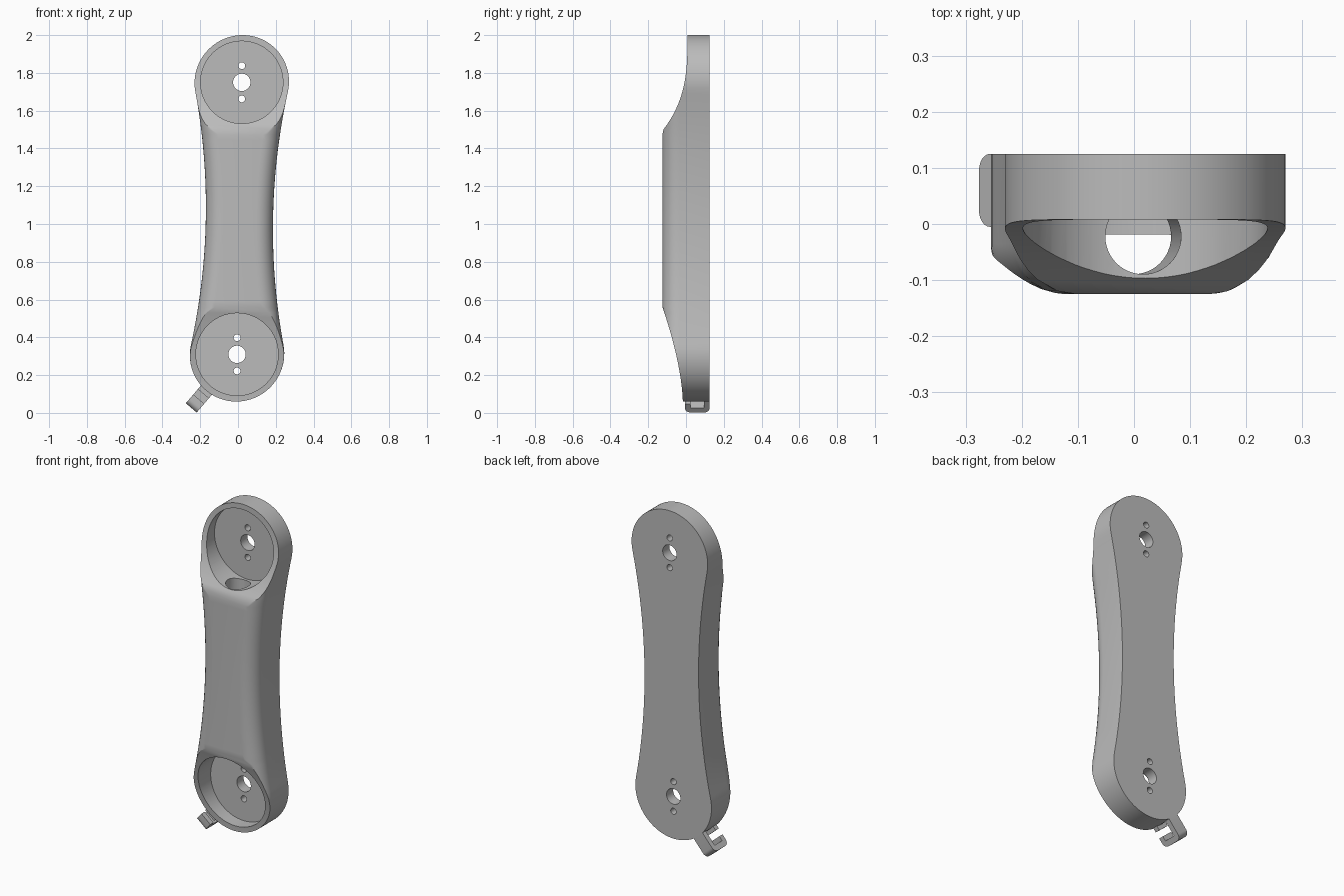
import bpy, bmesh, math
from mathutils import Vector, Matrix

if bpy.data.objects.get("Cube"):
    bpy.data.objects.remove(bpy.data.objects["Cube"], do_unlink=True)

grey = bpy.data.materials.new("plain grey")
grey.use_nodes = True
grey.diffuse_color = (0.5, 0.5, 0.5, 1)
grey.node_tree.nodes["Principled BSDF"].inputs["Base Color"].default_value = (0.5, 0.5, 0.5, 1)

BACK, FRONT = 0.125, -0.125
LOW, HIGH, R = 0.31, 1.75, 0.25      # end centres and end radius
WAIST, FILLET = 0.178, 0.09
MID, HALF = (LOW + HIGH) / 2, (HIGH - LOW) / 2
SWEEP = (WAIST ** 2 + HALF ** 2 - R ** 2) / (2 * (R - WAIST))  # concave side radius
TANGENT = HALF * SWEEP / (SWEEP + R)


def centre_x(z):
    return -0.005 + 0.025 * (z - LOW) / (HIGH - LOW)


def half_width(z):
    d = abs(z - MID)
    if d < TANGENT:
        return WAIST + SWEEP - math.sqrt(SWEEP ** 2 - d ** 2)
    return max(0.002, math.sqrt(max(0, R ** 2 - (d - HALF) ** 2)))


def front_y(z):
    if z > MID:
        y = 0.008 - 1.02 * (HIGH + R - z) ** 3
    else:
        y = -0.017 - 0.108 * ((z - LOW + R) / 0.5) ** 1.6
    return max(FRONT, y)


def make_object(name, bm):
    bmesh.ops.recalc_face_normals(bm, faces=bm.faces)
    mesh = bpy.data.meshes.new(name)
    bm.to_mesh(mesh)
    bm.free()
    mesh.materials.append(grey)
    obj = bpy.data.objects.new(name, mesh)
    bpy.context.collection.objects.link(obj)
    return obj


def activate(obj):
    bpy.ops.object.select_all(action='DESELECT')
    obj.select_set(True)
    bpy.context.view_layer.objects.active = obj


def cut_cylinder(target, start, end, radius, sides):
    start, end = Vector(start), Vector(end)
    axis = end - start
    turn = axis.to_track_quat('Z', 'Y').to_matrix().to_4x4()
    bm = bmesh.new()
    bmesh.ops.create_cone(bm, cap_ends=True, segments=sides, radius1=radius, radius2=radius,
                          depth=axis.length, matrix=Matrix.Translation((start + end) / 2) @ turn)
    cutter = make_object("cutter", bm)
    cutter.hide_render = True
    mod = target.modifiers.new("cut", 'BOOLEAN')
    mod.operation, mod.solver, mod.object = 'DIFFERENCE', 'EXACT', cutter
    activate(target)
    bpy.ops.object.modifier_apply(modifier=mod.name)
    bpy.data.objects.remove(cutter, do_unlink=True)


# Arm body: cross-sections lofted upward, with rounded front edges
def section(z):
    w, f, cx = half_width(z), front_y(z), centre_x(z)
    start = FRONT + FILLET
    side = [(w, BACK)]
    reach = math.asin(min(1, max(0, (start - f) / FILLET)))
    for i in range(9):
        a = reach * i / 8
        side.append((w - FILLET * (1 - math.cos(a)), max(f, start) - FILLET * math.sin(a)))
    ring = side + [(-x, y) for x, y in reversed(side)]
    return [(cx + x, y, z) for x, y in ring]


steps = 24
turns = [math.pi * 0.56 * i / steps for i in range(steps)]
levels = [LOW - R * math.cos(t) for t in turns]
top_levels = [HIGH + R * math.cos(t) for t in reversed(turns)]
span = top_levels[0] - levels[-1]
levels += [levels[-1] + span * i / 50 for i in range(1, 50)] + top_levels

bm = bmesh.new()
rings = [[bm.verts.new(p) for p in section(z)] for z in levels]
for a, b in zip(rings, rings[1:]):
    for i in range(len(a)):
        j = (i + 1) % len(a)
        bm.faces.new((a[i], a[j], b[j], b[i]))
bm.faces.new(rings[0])
bm.faces.new(rings[-1])
bmesh.ops.remove_doubles(bm, verts=bm.verts, dist=0.00005)
arm = make_object("arm_body", bm)

# Round pockets with bolt holes at both ends
for z in (LOW, HIGH):
    x = centre_x(z)
    cut_cylinder(arm, (x, -0.3, z), (x, 0.062, z), 0.218, 72)
    for dz, radius in ((0, 0.046), (0.088, 0.018), (-0.088, 0.018)):
        cut_cylinder(arm, (x, 0, z + dz), (x, 0.2, z + dz), radius, 32)

# Cable channel between the pockets
cut_cylinder(arm, (centre_x(0.42), -0.022, 0.42), (centre_x(1.64), -0.022, 1.64), 0.0675, 48)

# Cable hook on the lower end: strip profiles in (distance, depth), extruded sideways
out = Vector((-0.65, 0, -0.76)).normalized()
across = Vector((-out.z, 0, out.x))
origin = Vector((centre_x(LOW), 0, LOW))


def rounded(d, y, r, quarter):
    """Corner arc around (d, y), from one axis direction to the next."""
    return [(d + r * math.cos(math.radians(quarter + 15 * i)),
             y + r * math.sin(math.radians(quarter + 15 * i))) for i in range(7)]


def extrude_profile(name, profile):
    bm = bmesh.new()
    face = bm.faces.new([bm.verts.new(origin + out * d + across * -0.038 + Vector((0, y, 0)))
                         for d, y in profile])
    new = bmesh.ops.extrude_face_region(bm, geom=[face])["geom"]
    bmesh.ops.translate(bm, vec=across * 0.076,
                        verts=[v for v in new if isinstance(v, bmesh.types.BMVert)])
    return make_object(name, bm)


tip = 0.373
hook = [(0.235, 0.095), (0.34, 0.095), (0.34, 0.025), (0.312, 0.025), (0.312, -0.005)]
hook += rounded(tip - 0.03, 0.025, 0.03, 270) + rounded(tip - 0.03, 0.095, 0.03, 0)
hook += [(0.235, 0.125)]
stub = [(0.235, -0.005), (0.275, -0.005), (0.275, 0.025), (0.235, 0.025)]
parts = [arm, extrude_profile("cable_hook", hook), extrude_profile("hook_stub", stub)]

for part in parts:
    activate(part)
    bpy.ops.object.shade_smooth_by_angle(angle=math.radians(25))
